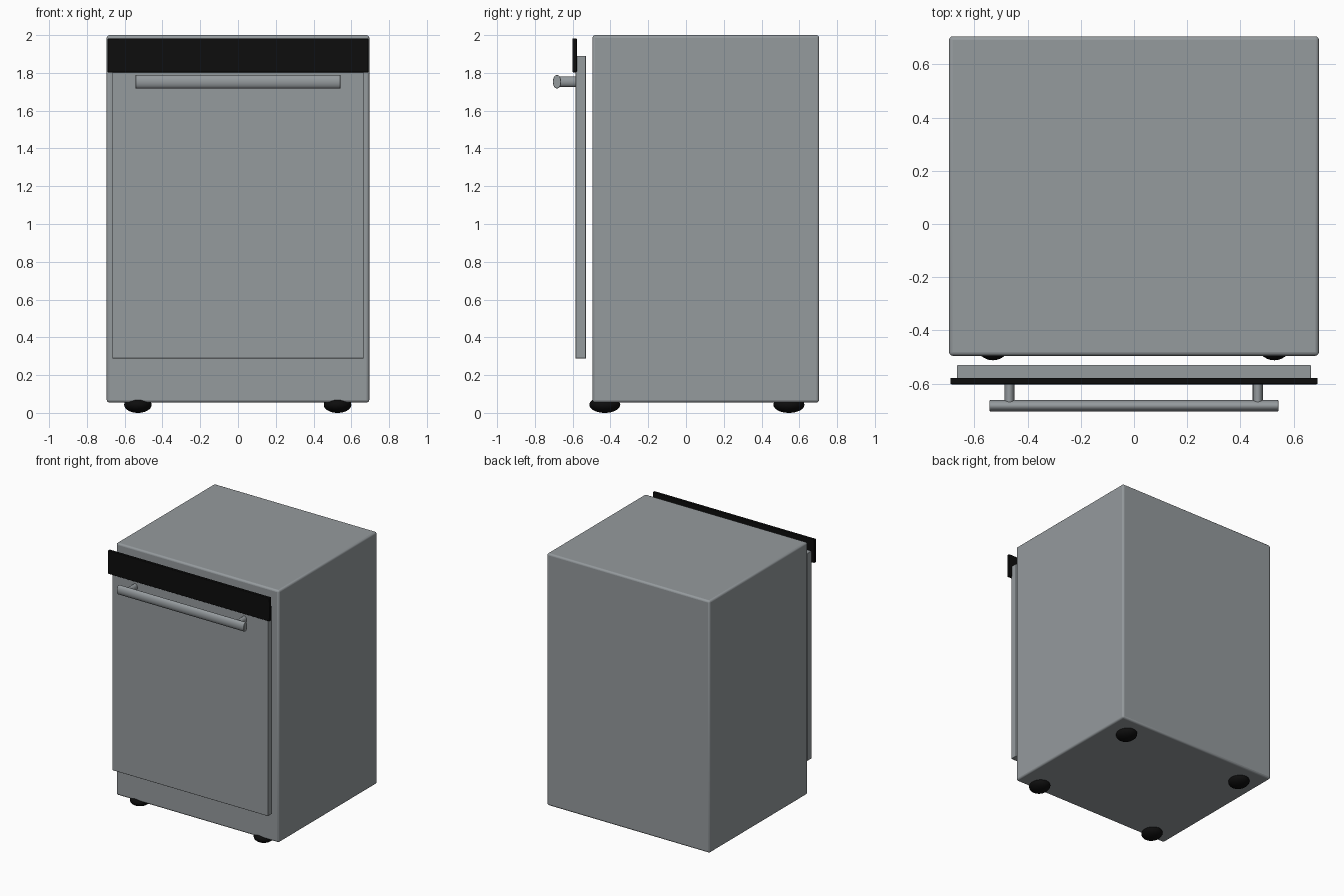
import bpy
from math import pi, radians

if "Cube" in bpy.data.objects:
    bpy.data.objects.remove(bpy.data.objects["Cube"], do_unlink=True)


def material(name, rgb, metallic=0.0):
    mat = bpy.data.materials.new(name)
    mat.use_nodes = True
    color = (*rgb, 1)
    mat.diffuse_color = color
    shader = mat.node_tree.nodes["Principled BSDF"]
    shader.inputs["Base Color"].default_value = color
    shader.inputs["Metallic"].default_value = metallic
    return mat


steel = material("steel grey", (0.30, 0.325, 0.34))
black = material("black plastic", (0.004, 0.004, 0.004))


def finish(name, mat, bevel=0.0, segments=3):
    obj = bpy.context.object
    obj.name = name
    obj.data.materials.append(mat)
    bpy.ops.object.transform_apply(location=False, rotation=True, scale=True)
    if bevel:
        mod = obj.modifiers.new("Rounded edges", "BEVEL")
        mod.width = bevel
        mod.segments = segments
        mod.limit_method = "ANGLE"
    bpy.ops.object.shade_smooth_by_angle(angle=radians(35))
    return obj


def box(name, low, high, mat, bevel, segments=3):
    center = [(a + b) / 2 for a, b in zip(low, high)]
    bpy.ops.mesh.primitive_cube_add(size=1, location=center)
    bpy.context.object.scale = [b - a for a, b in zip(low, high)]
    return finish(name, mat, bevel, segments)


def rod(name, location, radii, length, rotation, mat, bevel=0.0):
    # Elliptical rod: radii are across the rod, before rotation
    bpy.ops.mesh.primitive_cylinder_add(vertices=32, radius=1, depth=length,
                                        location=location, rotation=rotation)
    bpy.context.object.scale = (radii[0], radii[1], 1)
    return finish(name, mat, bevel, 2)


# Cabinet, door and control strip
box("cabinet", (-0.695, -0.495, 0.055), (0.695, 0.705, 2.0), steel, 0.014)
box("door", (-0.665, -0.585, 0.288), (0.665, -0.53, 1.89), steel, 0.003, 2)
box("control_panel", (-0.69, -0.602, 1.803), (0.69, -0.578, 1.983), black, 0.004, 2)

# Handle bar and its two posts
rod("handle_bar", (0, -0.683, 1.753), (0.036, 0.022), 1.084, (0, pi / 2, 0), steel, 0.003)
for side, x in (("left", 0.465), ("right", -0.468)):
    rod(f"handle_post_{side}", (x, -0.625, 1.753), (0.019, 0.027), 0.10,
        (pi / 2, 0, 0), steel)

# Squashed round feet
for side, x in (("left", 0.527), ("right", -0.53)):
    for end, y in (("front", -0.43), ("back", 0.545)):
        bpy.ops.mesh.primitive_uv_sphere_add(segments=32, ring_count=16, radius=1,
                                             location=(x, y, 0.043))
        bpy.context.object.scale = (0.073, 0.082, 0.043)
        finish(f"foot_{end}_{side}", black)
